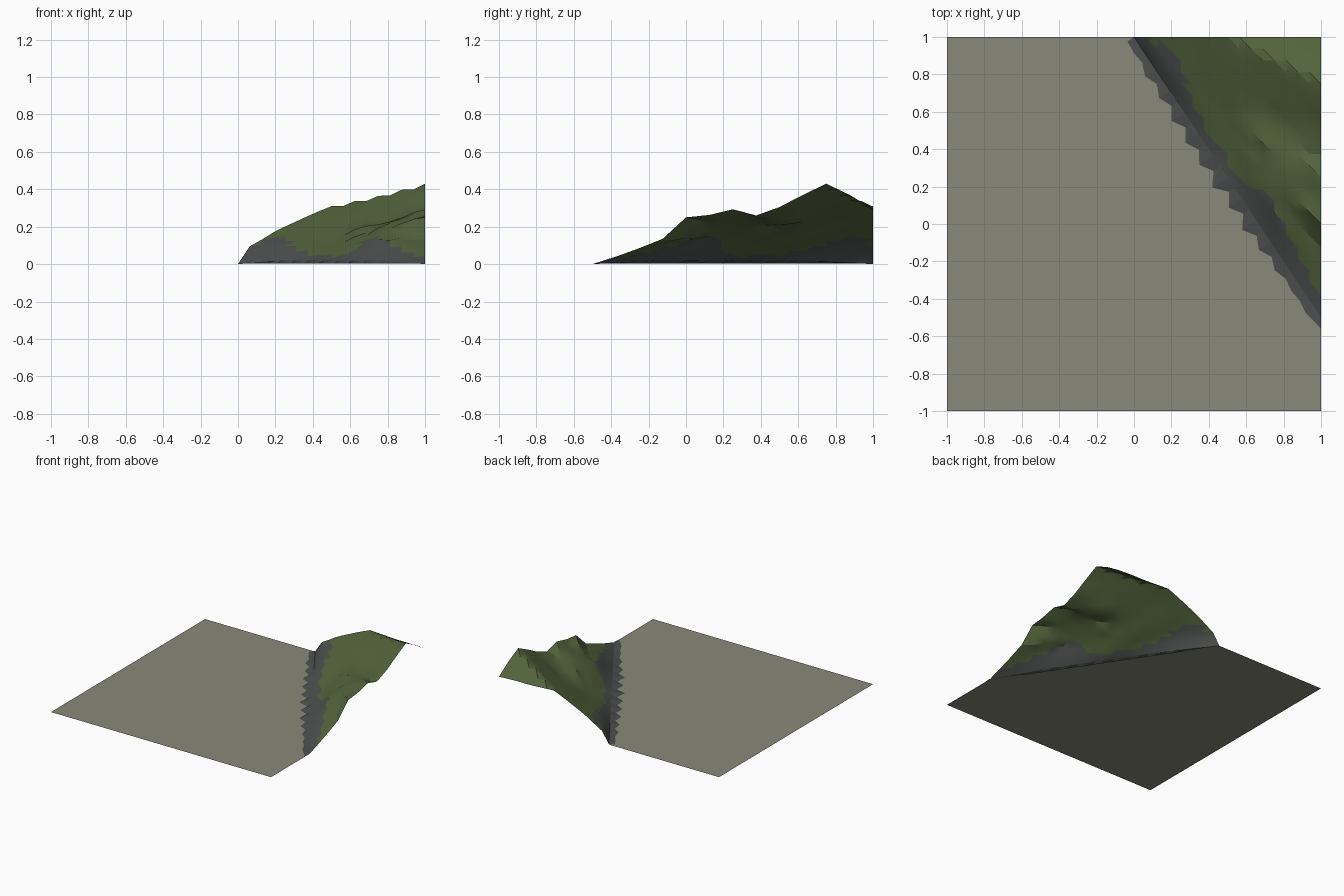
import bpy, bmesh, math, random
from mathutils import Vector

if "Cube" in bpy.data.objects:
    bpy.data.objects.remove(bpy.data.objects["Cube"])

random.seed(4)
NORMAL = Vector((1.5, 1, 0)).normalized()   # points uphill from the foot line
FOOT = Vector((0, 1, 0))                    # foot line runs (0, 1) -> (1, -0.5)

# Slope profiles at x = 0, .25, .5, .75, 1: heights from foot, past ridge (11th)
PROFILES = [
    [.00, .05, .08, .09, .10, .11, .13, .15, .17, .19, .21, .18, .15],
    [.02, .05, .085, .11, .13, .15, .17, .19, .21, .235, .26, .23, .20],
    [.02, .035, .06, .085, .11, .145, .18, .215, .25, .28, .31, .27, .23],
    [.02, .07, .14, .165, .19, .21, .20, .23, .275, .32, .365, .31, .26],
    [.00, .04, .085, .135, .25, .263, .293, .26, .305, .37, .43, .37, .29],
]


def sample(values, t):
    t = max(0, min(t, len(values) - 1.001))
    i = int(t)
    return values[i] + (values[i + 1] - values[i]) * (t - i)


def height(x, y):
    w = (y - 1 + 1.5 * x) / (x + 0.25) * 10
    return sample([sample(p, w) for p in PROFILES], x * 4)


def material(name, rgb):
    m = bpy.data.materials.new(name)
    m.diffuse_color = (*rgb, 1)
    m.use_nodes = True
    m.node_tree.nodes["Principled BSDF"].inputs["Base Color"].default_value = m.diffuse_color
    return m


def finish(bm, name, mats):
    me = bpy.data.meshes.new(name)
    bm.to_mesh(me)
    bm.free()
    for m in mats:
        me.materials.append(m)
    ob = bpy.data.objects.new(name, me)
    bpy.context.collection.objects.link(ob)
    return ob


def cut(bm, keep_uphill):
    bmesh.ops.bisect_plane(bm, geom=bm.verts[:] + bm.edges[:] + bm.faces[:],
                           dist=1e-4, plane_co=FOOT, plane_no=NORMAL,
                           clear_inner=keep_uphill, clear_outer=not keep_uphill)


sand = material("sand", (.25, .25, .195))
grass = material("grass", (.085, .125, .045))
rock = material("rock", (.075, .08, .08))

# Flat ground, cut away under the hill
bm = bmesh.new()
bmesh.ops.create_grid(bm, x_segments=1, y_segments=1, size=1)
cut(bm, False)
finish(bm, "ground", [sand])

# Hillside: triangulated height field above the foot line
bm = bmesh.new()
bmesh.ops.create_grid(bm, x_segments=32, y_segments=32, size=1)
bmesh.ops.triangulate(bm, faces=bm.faces[:])
cut(bm, True)
for v in bm.verts:
    x, y = v.co.x, v.co.y
    v.co.z = height(x, y)
    if .5 < x < .99 and (v.co - FOOT).dot(NORMAL) > .15 and y < .6:
        v.co.z += random.uniform(-.012, .012)
for f in bm.faces:
    c = f.calc_center_median()
    bump = math.exp(-((c.x - .2) / .14) ** 2) + math.exp(-((c.x - .75) / .12) ** 2)
    near = (c.x * 1.5 + c.y - 1) < .4
    f.material_index = 1 if near and c.z < .04 + .1 * bump else 0
hill = finish(bm, "hillside", [grass, rock])

# Jagged rock skirt lying over the ground along the foot
bm = bmesh.new()
N = 26
rows = []
for i in range(N + 1):
    x = i / N
    p = Vector((x, 1 - 1.5 * x, 0))
    reach = (.035 + .05 * math.sin(math.pi * x) * (i % 2) + random.uniform(0, .015))
    q = p - NORMAL * reach
    if i == N:
        q = Vector((1, -.56, 0))
    q.z = .002
    p.z = max(.004, height(p.x, p.y))
    rows.append((bm.verts.new(p), bm.verts.new(q)))
for (a, b), (c, d) in zip(rows, rows[1:]):
    bm.faces.new((a, b, d))
    bm.faces.new((a, d, c))
bmesh.ops.recalc_face_normals(bm, faces=bm.faces[:])
if sum(f.normal.z for f in bm.faces) < 0:
    bmesh.ops.reverse_faces(bm, faces=bm.faces[:])
finish(bm, "rock_skirt", [rock])

bpy.context.view_layer.objects.active = hill
hill.select_set(True)
bpy.ops.object.shade_smooth_by_angle(angle=math.radians(25))
